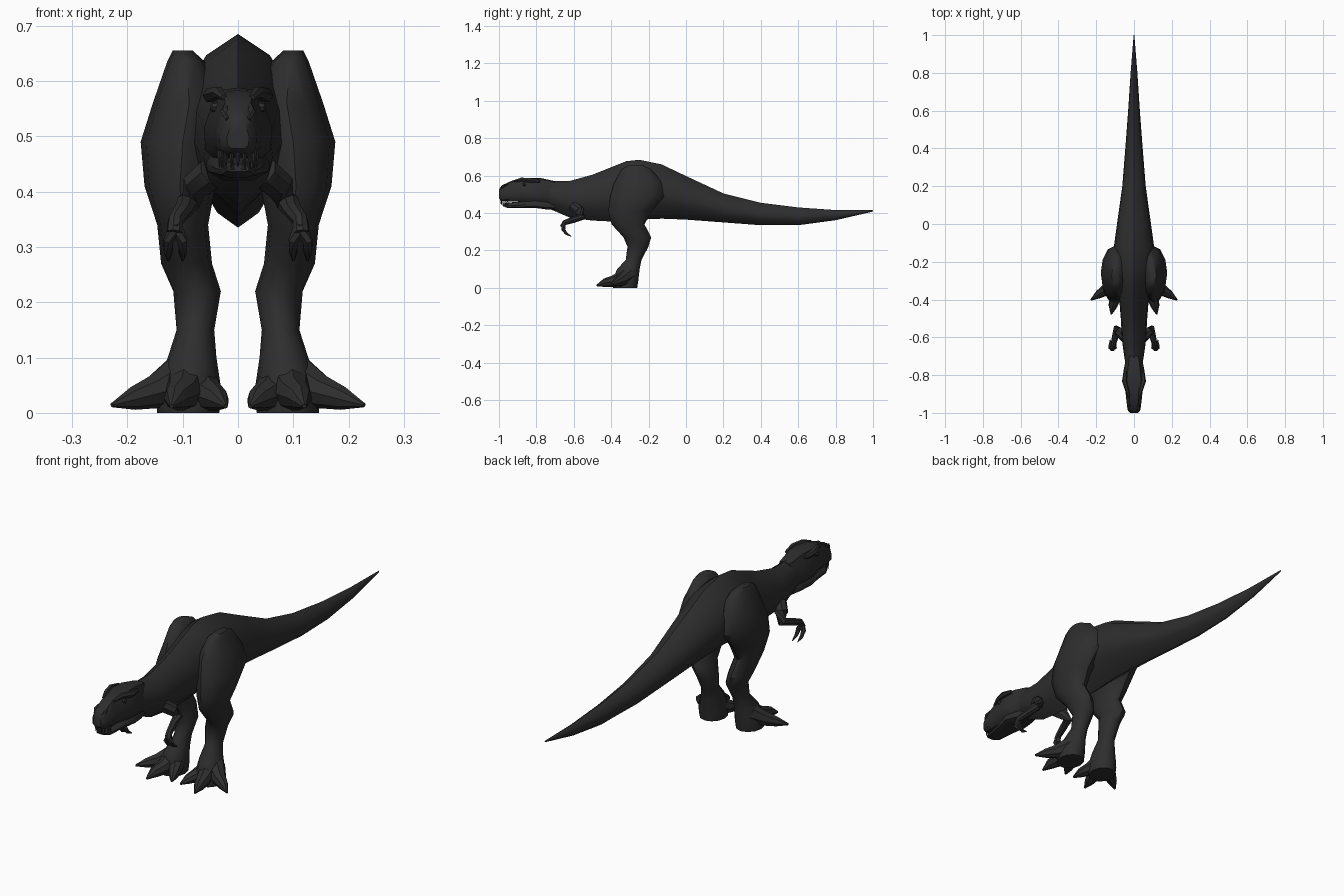
import bpy, bmesh, math
from mathutils import Vector

cube = bpy.data.objects.get("Cube")
if cube:
    bpy.data.objects.remove(cube, do_unlink=True)

hide = bpy.data.materials.new("charcoal_hide")
hide.use_nodes = True
hide.diffuse_color = (0.027, 0.027, 0.027, 1)
bsdf = hide.node_tree.nodes["Principled BSDF"]
bsdf.inputs["Base Color"].default_value = hide.diffuse_color
bsdf.inputs["Roughness"].default_value = 0.8


def loft(name, rings, side=1, angle=40):
    """Skin a list of closed rings, cap the ends and keep it above ground."""
    bm = bmesh.new()
    rows = [[bm.verts.new((p[0] * side, p[1], max(p[2], 0))) for p in r] for r in rings]
    n = len(rows[0])
    for a, b in zip(rows, rows[1:]):
        for i in range(n):
            j = (i + 1) % n
            bm.faces.new((a[i], a[j], b[j], b[i]))
    bm.faces.new(rows[0])
    bm.faces.new(rows[-1])
    bmesh.ops.recalc_face_normals(bm, faces=bm.faces)
    mesh = bpy.data.meshes.new(name)
    bm.to_mesh(mesh)
    bm.free()
    mesh.materials.append(hide)
    obj = bpy.data.objects.new(name, mesh)
    bpy.context.collection.objects.link(obj)
    bpy.ops.object.select_all(action='DESELECT')
    obj.select_set(True)
    bpy.context.view_layer.objects.active = obj
    bpy.ops.object.shade_smooth_by_angle(angle=math.radians(angle))
    return obj


def along_y(name, half, stations):
    """Symmetric half section scaled at stations of y, top, bottom, half width."""
    section = half + [(-x, z) for x, z in half[-2:0:-1]]
    rings = []
    for y, top, bottom, w in stations:
        mid, h = (top + bottom) / 2, (top - bottom) / 2
        rings.append([(x * w, y, mid + z * h) for x, z in section])
    return loft(name, rings)


def tube(name, path, side=1, n=8):
    """Tapered tube through points of x, y, z, radius."""
    pts = [Vector(p[:3]) for p in path]
    rings = []
    for i, p in enumerate(pts):
        d = pts[min(i + 1, len(pts) - 1)] - pts[max(i - 1, 0)]
        q = d.to_track_quat('Z', 'Y')
        r = path[i][3]
        rings.append([p + q @ Vector((r * math.cos(t), r * math.sin(t), 0))
                      for t in (math.tau * k / n for k in range(n))])
    return loft(name, rings, side)


# Neck, trunk and tail with a ridged spine
peaked = [(0, 1), (.55, .76), (.92, .3), (1, -.1), (.82, -.55), (0, -1)]
along_y("body_and_tail", peaked, [
    (-.80, .575, .45, .035), (-.70, .572, .41, .052), (-.62, .572, .375, .063),
    (-.50, .605, .36, .07), (-.40, .645, .355, .078), (-.32, .677, .36, .09),
    (-.25, .685, .365, .105), (-.13, .66, .37, .108), (0, .598, .365, .09),
    (.20, .505, .35, .062), (.40, .455, .335, .046), (.60, .43, .335, .031),
    (.80, .416, .362, .018), (1, .415, .408, .002)])

# Skull and lower jaw
boxy = [(0, 1), (.6, .92), (.78, .5), (1, -.1), (.95, -.7), (.6, -1), (0, -1)]
along_y("skull", boxy, [
    (-1, .525, .478, .02), (-.985, .548, .466, .034), (-.93, .573, .462, .041),
    (-.89, .584, .462, .045), (-.83, .588, .455, .062), (-.78, .588, .45, .056),
    (-.70, .57, .45, .04)])
along_y("lower_jaw", boxy, [
    (-.978, .45, .436, .02), (-.95, .456, .426, .032), (-.88, .462, .428, .042),
    (-.81, .485, .428, .058), (-.75, .485, .42, .045), (-.70, .47, .42, .03)])

# Teeth around the front of the mouth
for k in range(9):
    t = math.radians(-80 + 20 * k)
    x, y = .034 * math.sin(t), -.945 - .044 * math.cos(t)
    tube(f"upper_tooth_{k + 1}", [(x, y, .474, .005), (x, y, .444, .001)], n=4)
    if k % 2:
        tube(f"lower_tooth_{k + 1}", [(x * .9, y + .008, .44, .004),
                                      (x * .9, y + .008, .464, .001)], n=4)

# Leg sections from hip to sole: z, centre x, centre y, radius x, radius y
leg = [(.655, .1, -.27, .018, .04), (.635, .094, -.265, .034, .08),
       (.56, .088, -.255, .066, .13), (.49, .1, -.26, .076, .145),
       (.41, .105, -.3, .064, .115), (.34, .1, -.31, .046, .088),
       (.27, .093, -.26, .046, .074), (.22, .074, -.257, .043, .056),
       (.15, .077, -.28, .034, .042), (.1, .083, -.308, .044, .06),
       (.04, .09, -.325, .06, .07), (0, .09, -.325, .056, .064)]

toes = {
    "middle": [(.09, -.32, .06, .045), (.1, -.39, .034, .031),
               (.112, -.435, .027, .023), (.12, -.478, .012, .004)],
    "outer": [(.1, -.31, .065, .045), (.15, -.35, .038, .031),
              (.19, -.375, .026, .021), (.228, -.402, .014, .004)],
    "inner": [(.08, -.31, .055, .042), (.053, -.37, .032, .029),
              (.036, -.405, .024, .021), (.022, -.44, .012, .004)]}

for side, label in ((1, "left"), (-1, "right")):
    rings = [[(x + rx * math.cos(t), y + ry * math.sin(t), z)
              for t in (math.tau * k / 12 for k in range(12))]
             for z, x, y, rx, ry in leg]
    loft(f"{label}_leg", rings, side)
    for toe, path in toes.items():
        tube(f"{label}_{toe}_toe", path, side)

    # Small folded arm with two clawed fingers
    tube(f"{label}_arm", [(.045, -.6, .435, .03), (.075, -.57, .41, .028),
                          (.09, -.555, .38, .021), (.1, -.6, .365, .017),
                          (.113, -.65, .348, .014), (.115, -.66, .325, .015)], side)
    for i, x in enumerate((.1, .126)):
        tube(f"{label}_finger_{i + 1}", [(.113, -.657, .34, .012), (x, -.655, .31, .01),
                                         (x, -.64, .29, .008), (x, -.612, .275, .002)],
             side, 6)

    # Brow ridge, eye and nostril bump
    tube(f"{label}_brow", [(.025, -.92, .57, .006), (.036, -.88, .58, .011),
                           (.05, -.83, .574, .014), (.046, -.78, .57, .008)], side, 6)
    tube(f"{label}_eye", [(.035, -.865, .553, .01), (.047, -.865, .553, .009),
                          (.051, -.865, .553, .004)], side)
    tube(f"{label}_nostril", [(.018, -.99, .53, .005), (.024, -.975, .545, .008),
                              (.022, -.95, .556, .004)], side, 6)
